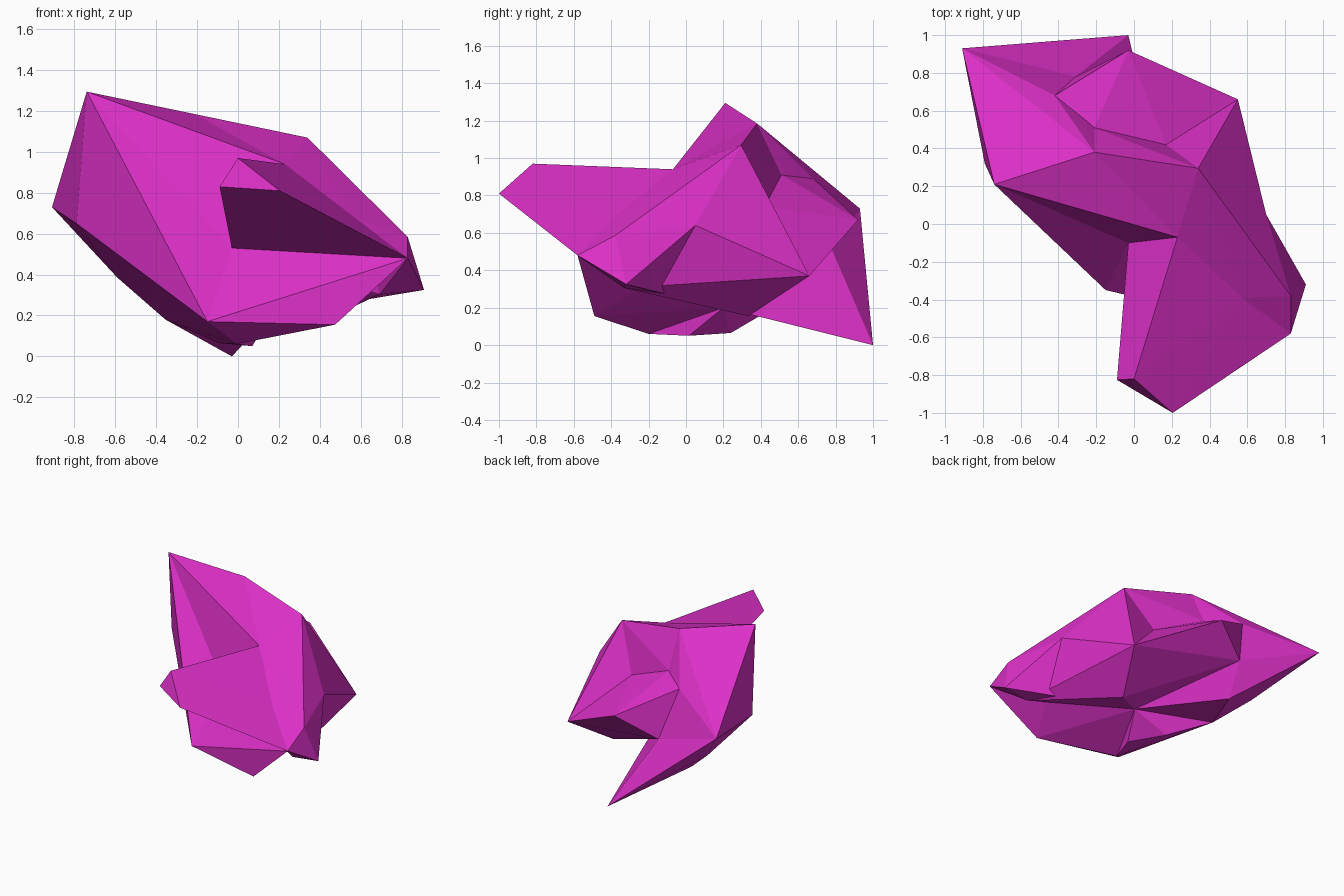
import bpy, bmesh
from mathutils import Vector

if "Cube" in bpy.data.objects:
    bpy.data.objects.remove(bpy.data.objects["Cube"])

# One flat colour for the whole crystal
magenta = bpy.data.materials.new("magenta")
magenta.diffuse_color = (0.73, 0.03, 0.58, 1)
magenta.use_nodes = True
magenta.node_tree.nodes["Principled BSDF"].inputs["Base Color"].default_value = magenta.diffuse_color

# Shared corner points of the crystal shards
peak, peak_back, peak_left = (-.74, .21, 1.295), (-.42, .68, .89), (-.79, .32, .65)
wing, ridge, notch = (-.91, .93, .73), (-.21, .38, 1.185), (-.21, .51, .91)
crest, saddle, dip = (.34, .295, 1.07), (.23, -.07, .94), (.17, .42, .74)
back_tip, back_top, back_in = (-.03, 1, 0), (-.03, .92, .67), (-.31, .78, .51)
side_back, side_mid, side_tip = (.55, .66, .37), (.70, .05, .64), (.91, -.32, .325)
side_top, side_in, side_low = (.83, -.38, .585), (.57, -.39, .68), (.695, -.33, .305)
arm_side, arm_tip = (.83, -.58, .48), (.205, -1, .81)
arm_top, arm_left, arm_root = (0, -.82, .97), (-.09, -.825, .83), (-.03, -.10, .53)
front_low, keel, chin = (-.15, -.35, .17), (-.01, -.20, .06), (.475, -.49, .155)
left_low, left_under = (-.59, .575, .385), (-.355, .435, .18)
under_right, under_mid, under_side = (.38, .335, .155), (.16, .20, .20), (.62, -.20, .33)
flap_front, flap_back = (.07, .015, .05), (-.09, .24, .065)


def shard(name, *points):
    """Flat-faced convex shard wrapped round its corner points."""
    bm = bmesh.new()
    for p in points:
        bm.verts.new(Vector(p))
    bmesh.ops.convex_hull(bm, input=bm.verts[:])
    loose = [v for v in bm.verts if not v.link_faces]
    bmesh.ops.delete(bm, geom=loose, context='VERTS')
    bmesh.ops.recalc_face_normals(bm, faces=bm.faces[:])
    mesh = bpy.data.meshes.new(name)
    bm.to_mesh(mesh)
    bm.free()
    mesh.materials.append(magenta)
    ob = bpy.data.objects.new(name, mesh)
    bpy.context.collection.objects.link(ob)


# Tall left peak, its flank below, and the core behind it
shard("peak_shard", peak, peak_back, wing, ridge, notch, saddle, arm_root, back_in)
shard("left_flank", peak, peak_left, wing, arm_root, front_low, keel,
      left_low, left_under, back_in)
shard("core_shard", ridge, crest, saddle, arm_root, dip, notch, under_mid)

# Back slab and the spike that reaches the ground
shard("back_shard", peak_back, dip, side_back, back_top, back_in,
      under_right, notch, under_mid)
shard("ground_spike", wing, back_tip, back_in, left_low, left_under, under_mid)

# Right slab, shoulder and its pointed end
shard("right_slab", crest, side_mid, side_back, dip, under_right, side_low, under_mid)
shard("shoulder_shard", crest, saddle, side_in, side_top, side_mid, side_tip,
      side_low, arm_root, under_mid)
shard("side_point", side_in, side_top, side_tip, arm_side, side_low)

# Arm jutting out to the front
shard("front_arm", arm_tip, arm_top, arm_left, saddle, arm_side, arm_root, side_in)

# Underside
shard("belly_shard", arm_root, front_low, keel, chin, arm_side, under_side, under_mid)
shard("keel_flap", keel, flap_front, flap_back, left_under, under_mid, arm_root)
